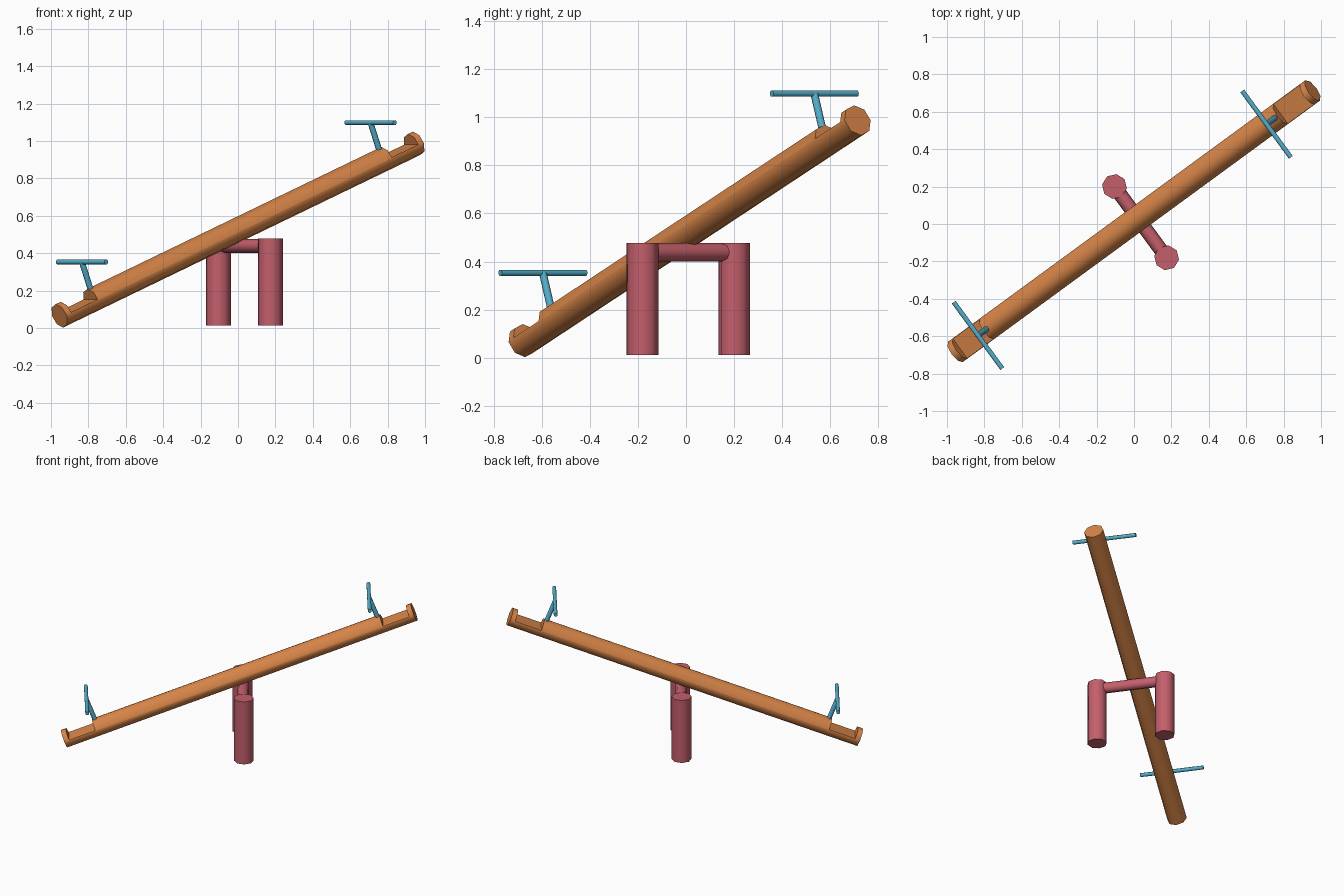
import bpy, bmesh, math
from mathutils import Matrix, Vector

if "Cube" in bpy.data.objects:
    bpy.data.objects.remove(bpy.data.objects["Cube"])

YAW, TILT = math.radians(36.2), math.radians(21.3)


def material(name, rgb):
    m = bpy.data.materials.new(name)
    m.diffuse_color = (*rgb, 1)
    m.use_nodes = True
    m.node_tree.nodes["Principled BSDF"].inputs["Base Color"].default_value = m.diffuse_color
    return m


orange = material("orange_wood", (0.68, 0.235, 0.065))
pink = material("rose_paint", (0.55, 0.115, 0.15))
blue = material("blue_metal", (0.09, 0.43, 0.60))

# Local frames: plank (x along beam, y sideways, z up) and stand (only turned)
plank = (Matrix.Translation((0, 0.015, 0.526)) @ Matrix.Rotation(YAW, 4, 'Z')
         @ Matrix.Rotation(-TILT, 4, 'Y'))
stand = Matrix.Translation((0.035, 0.01, 0)) @ Matrix.Rotation(YAW, 4, 'Z')


def finish(name, bm, mat):
    bmesh.ops.recalc_face_normals(bm, faces=bm.faces)
    mesh = bpy.data.meshes.new(name)
    bm.to_mesh(mesh)
    bm.free()
    mesh.materials.append(mat)
    ob = bpy.data.objects.new(name, mesh)
    bpy.context.collection.objects.link(ob)
    return ob


def smooth(ob):
    bpy.ops.object.select_all(action='DESELECT')
    ob.select_set(True)
    bpy.context.view_layer.objects.active = ob
    bpy.ops.object.shade_smooth_by_angle(angle=math.radians(50))


def rod(name, a, b, r, frame, mat):
    """Eight-sided rod between two points of a local frame."""
    a, b = Vector(a), Vector(b)
    turn = (b - a).to_track_quat('Z', 'Y').to_matrix().to_4x4()
    bm = bmesh.new()
    bmesh.ops.create_cone(bm, cap_ends=True, segments=8, radius1=r, radius2=r,
                          depth=(b - a).length,
                          matrix=frame @ Matrix.Translation((a + b) / 2) @ turn)
    ob = finish(name, bm, mat)
    smooth(ob)
    return ob


# Log beam with a seat notch cut near each end
HALF, R = 1.27, 0.067
beam = rod("beam", (-HALF, 0, 0), (HALF, 0, 0), R, plank, orange)
for s in (-1, 1):
    lo, hi, floor = 1.045, HALF - 0.035, 0.006
    bm = bmesh.new()
    bmesh.ops.create_cube(bm, size=1, matrix=plank
                          @ Matrix.Translation((s * (lo + hi) / 2, 0, floor + 0.1))
                          @ Matrix.Diagonal((hi - lo, 0.3, 0.2, 1)))
    cutter = finish("notch_cutter", bm, orange)
    cutter.hide_render = True
    mod = beam.modifiers.new("notch", 'BOOLEAN')
    mod.operation, mod.solver, mod.object = 'DIFFERENCE', 'EXACT', cutter
    bpy.context.view_layer.objects.active = beam
    bpy.ops.object.modifier_apply(modifier=mod.name)
    bpy.data.objects.remove(cutter)
smooth(beam)

# Handles: a post square to the beam with a level grip across it
for side, s in (("low", -1), ("high", 1)):
    x = s * 1.026
    rod(side + "_handle_post", (x, 0, 0.03), (x, 0, 0.214), 0.016, plank, blue)
    rod(side + "_handle_grip", (x, -0.22, 0.214), (x, 0.22, 0.214), 0.0135, plank, blue)

# Stand: two legs and a crossbar under the beam
for side, s in (("front", -1), ("back", 1)):
    rod(side + "_leg", (0, s * 0.236, 0.012), (0, s * 0.236, 0.478), 0.067, stand, pink)
rod("crossbar", (0, -0.236, 0.438), (0, 0.236, 0.438), 0.038, stand, pink)
